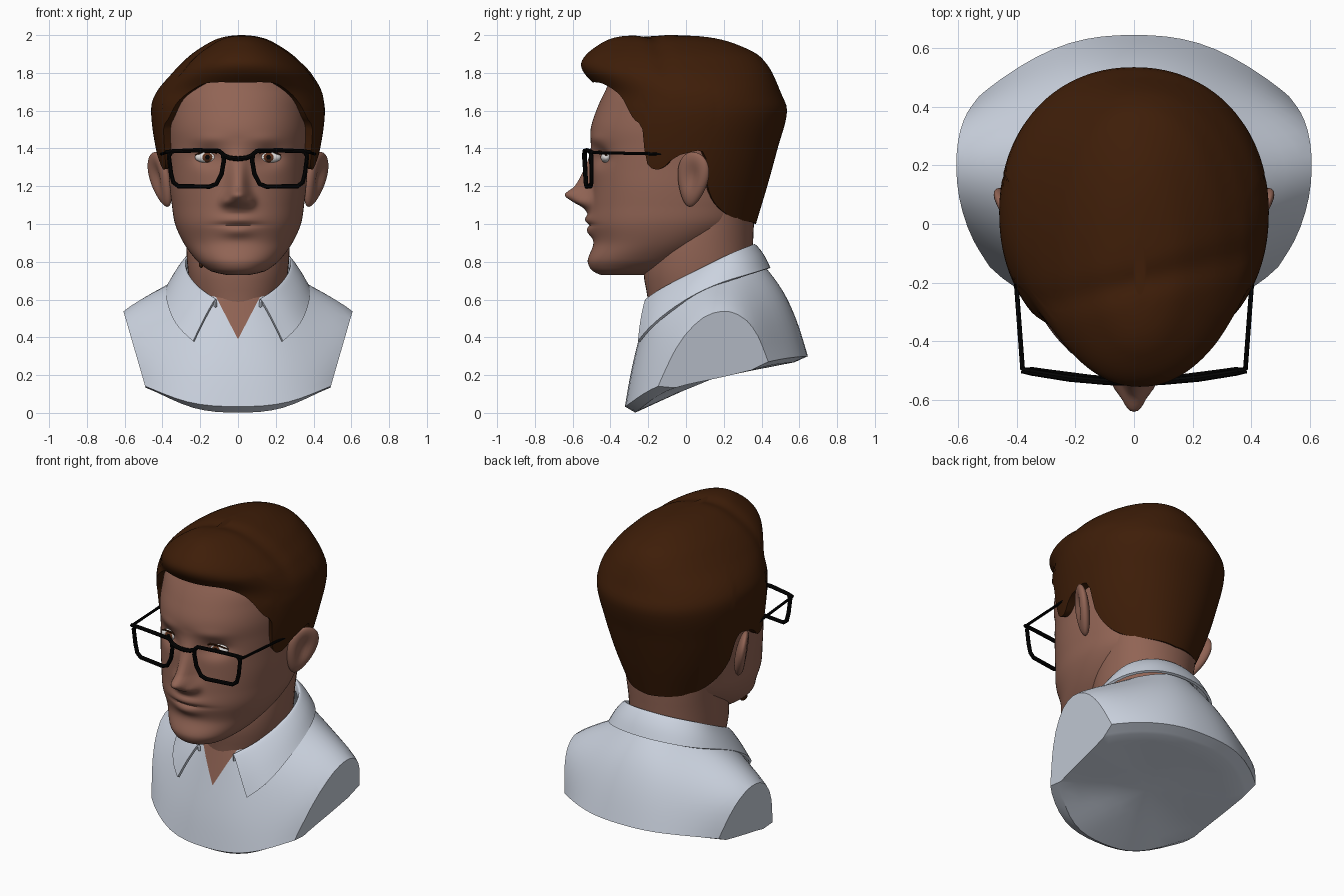
import bpy, bmesh, math
from mathutils import Matrix, Vector

if "Cube" in bpy.data.objects:
    bpy.data.objects.remove(bpy.data.objects["Cube"])


def material(name, rgb):
    mat = bpy.data.materials.new(name)
    mat.use_nodes = True
    mat.diffuse_color = (*rgb, 1)
    mat.node_tree.nodes["Principled BSDF"].inputs["Base Color"].default_value = (*rgb, 1)
    return mat


skin = material("skin", (.285, .128, .09))
hair_brown = material("hair brown", (.048, .0125, .0025))
shirt_white = material("shirt pale blue", (.6, .65, .74))
black = material("frame black", (.001, .001, .001))
eye_white = material("eye white", (.75, .73, .72))
iris_brown = material("iris brown", (.1, .03, .012))


def activate(obj):
    bpy.ops.object.select_all(action='DESELECT')
    obj.select_set(True)
    bpy.context.view_layer.objects.active = obj


def smooth(obj, angle=40):
    activate(obj)
    bpy.ops.object.shade_smooth_by_angle(angle=math.radians(angle))


def finish(name, bm, *mats):
    bmesh.ops.recalc_face_normals(bm, faces=bm.faces[:])
    mesh = bpy.data.meshes.new(name)
    bm.to_mesh(mesh)
    bm.free()
    obj = bpy.data.objects.new(name, mesh)
    bpy.context.collection.objects.link(obj)
    for mat in mats:
        mesh.materials.append(mat)
    return obj


def track(keys, v):
    """Smooth curve through rows of (position, values...)."""
    v = min(max(v, keys[0][0]), keys[-1][0])
    i = max(k for k in range(len(keys) - 1) if keys[k][0] <= v)
    a, b = keys[i], keys[i + 1]
    before, after = keys[max(i - 1, 0)], keys[min(i + 2, len(keys) - 1)]
    span = b[0] - a[0]
    t = (v - a[0]) / span
    out = []
    for c in range(1, len(a)):
        m0 = (b[c] - before[c]) / (b[0] - before[0]) * span
        m1 = (after[c] - a[c]) / (after[0] - a[0]) * span
        d = b[c] - a[c]
        out.append(a[c] + t * m0 + t * t * (3 * d - 2 * m0 - m1) + t ** 3 * (m0 + m1 - 2 * d))
    return out


def section(keys, z, angle, power):
    """Point on an oval section: rows are height, front y, back y, half width."""
    front, back, width = track(keys, z)
    s, c = math.sin(angle), math.cos(angle)
    x = math.copysign(abs(s) ** (2 / power), s) * width
    y = (front + back) / 2 - math.copysign(abs(c) ** (2 / power), c) * (back - front) / 2
    return Vector((x, y, z))


def grid(bm, rows, closed=True):
    rings = [[bm.verts.new(p) for p in row] for row in rows]
    n = len(rows[0])
    for low, high in zip(rings, rings[1:]):
        for i in range(n if closed else n - 1):
            j = (i + 1) % n
            bm.faces.new((low[i], low[j], high[j], high[i]))
    return rings


def bump(x, z, cx, cz, sx, sz):
    return math.exp(-((x - cx) / sx) ** 2 - ((z - cz) / sz) ** 2)


# Head with sculpted nose, lips, brows and eye sockets
HEAD = [(.73, -.45, -.22, .06), (.745, -.485, -.16, .13), (.77, -.51, -.06, .175),
        (.81, -.52, .05, .222), (.9, -.49, .2, .288), (1, -.51, .32, .333), (1.1, -.505, .35, .35),
        (1.2, -.50, .36, .362), (1.3, -.50, .39, .368), (1.4, -.50, .43, .375),
        (1.5, -.505, .45, .38), (1.6, -.475, .46, .38), (1.7, -.43, .44, .37),
        (1.8, -.37, .38, .3), (1.9, -.2, .2, .15)]
NOSE = [(1.05, 0, .07), (1.09, .045, .07), (1.12, .1, .065), (1.155, .14, .058),
        (1.2, .09, .05), (1.3, .035, .045), (1.38, .008, .045), (1.45, 0, .05)]


def face_relief(x, z):
    height, width = track(NOSE, z)
    side = abs(x)
    return (height * math.exp(-(side / width) ** 2.5)
            + .03 * bump(side, z, .065, 1.12, .026, .028)
            - .04 * bump(side, z, .16, 1.355, .075, .05)
            + .008 * bump(side, z, .15, 1.45, .09, .03)
            + .024 * bump(x, z, 0, 1.025, .1, .03)
            + .022 * bump(x, z, 0, .96, .08, .03)
            - .014 * bump(x, z, 0, .995, .12, .01))


SEG, RINGS = 192, 120
rows = []
for r in range(RINGS + 1):
    z = HEAD[0][0] + (HEAD[-1][0] - HEAD[0][0]) * r / RINGS
    row = []
    for k in range(SEG):
        angle = math.tau * k / SEG
        p = section(HEAD, z, angle, 2.15)
        if math.cos(angle) > 0:
            p.y -= face_relief(p.x, z)
        row.append(p)
    rows.append(row)
bm = bmesh.new()
rings = grid(bm, rows)
bm.faces.new(rings[0])
bm.faces.new(rings[-1])
smooth(finish("head", bm, skin), 60)

# Neck
NECK = [(.5, -.19, .3, .2), (.62, -.205, .34, .24), (.75, -.225, .35, .265),
        (.9, -.2, .355, .275), (1.05, -.1, .36, .28), (1.2, 0, .35, .29)]
bm = bmesh.new()
grid(bm, [[section(NECK, .5 + .05 * r, math.tau * k / 48, 2.1) for k in range(48)]
          for r in range(15)])
smooth(finish("neck", bm, skin))

# Hair: a thick cap above a hairline that varies around the head
HAIR = [(1, -.45, .37, .305), (1.2, -.47, .43, .385), (1.4, -.47, .485, .435),
        (1.6, -.46, .535, .46), (1.7, -.455, .5, .437), (1.8, -.54, .457, .367),
        (1.85, -.555, .425, .32), (1.9, -.525, .375, .265), (1.95, -.46, .27, .19),
        (1.98, -.4, .17, .13), (1.995, -.33, .06, .07), (2, -.24, -.06, .02)]
HAIRLINE = [(0, 1.75), (25, 1.745), (34, 1.71), (43, 1.65), (52, 1.56), (60, 1.5), (65, 1.33),
            (75, 1.29), (82, 1.34), (88, 1.37), (101, 1.37), (105, 1.22),
            (115, 1.1), (135, 1.03), (180, 1)]
SEG, RINGS = 120, 44
rows = [[] for r in range(RINGS + 2)]
for k in range(SEG):
    angle = math.tau * k / SEG
    around = math.degrees(min(angle, math.tau - angle))
    edge = track(HAIRLINE, around)[0]
    for r in range(RINGS + 1):
        z = edge + (2 - edge) * math.sin(r / RINGS * math.pi / 2)
        p = section(HAIR, z, angle, 2.12)
        # Lopsided front lock with a shallow crease behind it
        if z > 1.65:
            lift = min((z - 1.65) / .15, 1)
            p.x += .02 * lift
            p.z -= .014 * lift * math.exp(-((p.y + .2 - .25 * p.x) / .05) ** 2)
        rows[r + 1].append(p)
    inner = rows[1][k].copy()
    rows[0].append(Vector((inner.x * .84, inner.y * .84, inner.z + .01)))
bm = bmesh.new()
rings = grid(bm, rows)
bm.faces.new(rings[-1])
smooth(finish("hair", bm, hair_brown), 50)

for s, side in ((1, "left"), (-1, "right")):
    # Ear with a dished outer face
    bm = bmesh.new()
    bmesh.ops.create_uvsphere(bm, u_segments=32, v_segments=24, radius=1)
    turn = (Matrix.Rotation(math.radians(-30), 3, 'Z') @ Matrix.Rotation(math.radians(10), 3, 'Y')
            @ Matrix.Rotation(math.radians(-14), 3, 'X'))
    for v in bm.verts:
        p = v.co.copy()
        if p.x > 0:
            p.x *= 1 - .8 * bump(p.y, p.z, 0, .15, .5, .6)
        p = turn @ Vector((p.x * .038, p.y * .108 * (.82 + .25 * p.z), p.z * .15))
        p += Vector((.41, .035, 1.235))
        v.co = (s * p.x, p.y, p.z)
    smooth(finish(side + "_ear", bm, skin), 60)

    # Eye coloured by distance from its centre
    bm = bmesh.new()
    bmesh.ops.create_uvsphere(bm, u_segments=48, v_segments=32, radius=1,
                              matrix=Matrix.Rotation(math.pi / 2, 4, 'X'))
    for v in bm.verts:
        v.co = (v.co.x * .066, v.co.y * .03, v.co.z * .03)
    for f in bm.faces:
        c = f.calc_center_median()
        reach = math.hypot(c.x, c.z)
        if c.y < 0 and reach < .026:
            f.material_index = 2 if reach < .012 else 1
    bmesh.ops.translate(bm, verts=bm.verts[:], vec=(s * .162, -.422, 1.353))
    smooth(finish(side + "_eye", bm, eye_white, iris_brown, black), 60)

# Small dark patch under the right side of the jaw
bm = bmesh.new()
bmesh.ops.create_uvsphere(bm, u_segments=16, v_segments=12, radius=1)
for v in bm.verts:
    v.co = (v.co.x * .012 - .195, v.co.y * .032 - .29, v.co.z * .018 + .785)
smooth(finish("jaw_patch", bm, hair_brown), 60)


# Spectacles
def tube(name, points, radius, mat, closed=False):
    curve = bpy.data.curves.new(name, 'CURVE')
    curve.dimensions = '3D'
    curve.bevel_depth = radius
    curve.bevel_resolution = 2
    curve.use_fill_caps = True
    line = curve.splines.new('POLY')
    line.points.add(len(points) - 1)
    for point, co in zip(line.points, points):
        point.co = (*co, 1)
    line.use_cyclic_u = closed
    curve.materials.append(mat)
    obj = bpy.data.objects.new(name, curve)
    bpy.context.collection.objects.link(obj)
    activate(obj)
    bpy.ops.object.convert(target='MESH')
    smooth(bpy.context.object)


def frame(x, z):
    return (x, -.54 + .28 * x * x + .04 * (1.39 - z), z)


RIM = [(.1, 1.387), (.22, 1.39), (.35, 1.385), (.366, 1.36), (.355, 1.27), (.342, 1.22),
       (.315, 1.2), (.15, 1.198), (.115, 1.212), (.087, 1.265), (.075, 1.335), (.08, 1.37)]
for s, side in ((1, "left"), (-1, "right")):
    tube(side + "_rim", [frame(s * x, z) for x, z in RIM], .012, black, True)
    tube(side + "_hinge", [frame(s * .34, 1.385), frame(s * .383, 1.38)], .011, black)
    tube(side + "_temple", [(s * .38, -.497, 1.378), (s * .402, -.2, 1.372),
                            (s * .41, -.1, 1.37)], .008, black)
    tube(side + "_lash", [(s * .095, -.454, 1.365), (s * .13, -.459, 1.385),
                          (s * .185, -.452, 1.385), (s * .225, -.42, 1.362)], .005, hair_brown)
tube("bridge", [frame(x, z) for x, z in ((-.08, 1.365), (-.045, 1.35), (0, 1.345),
                                         (.045, 1.35), (.08, 1.365))], .013, black)

# Shirt: columns run from front to back, each from hem to neckline
SHIRT = [[(0, -.33, .03), (0, -.3, .22), (0, -.25, .42), (0, -.2, .6)],
         [(.27, -.31, .04), (.25, -.28, .22), (.2, -.23, .42), (.13, -.19, .61)],
         [(.52, -.15, .16), (.5, -.12, .28), (.42, -.09, .48), (.22, -.08, .65)],
         [(.68, .1, .2), (.74, .08, .45), (.53, .11, .605), (.28, .08, .7)],
         [(.68, .31, .24), (.74, .29, .47), (.53, .27, .605), (.29, .22, .74)],
         [(.45, .51, .29), (.44, .46, .45), (.36, .41, .6), (.2, .33, .76)],
         [(.22, .635, .3), (.2, .58, .48), (.16, .51, .64), (.1, .4, .78)],
         [(0, .65, .3), (0, .6, .48), (0, .52, .66), (0, .42, .78)]]
loop = SHIRT + [[(-x, y, z) for x, y, z in col] for col in SHIRT[-2:0:-1]]
rows = [[(x * .88, .1 + (y - .1) * .87, z - .032) for x, y, z in (col[0] for col in loop)]]
rows += [[col[r] for col in loop] for r in range(4)]
bm = bmesh.new()
rings = grid(bm, rows)
middle = bm.verts.new((0, .12, .18))
crease = bm.edges.layers.float.new("crease_edge")
for i, v in enumerate(rings[0]):
    bm.faces.new((v, rings[0][i - 1], middle))
for ring in rings[:2]:
    for i, v in enumerate(ring):
        bm.edges.get((v, ring[i - 1]))[crease] = 1
shirt = finish("shirt", bm, shirt_white, skin)
shirt.modifiers.new("round", 'SUBSURF').levels = 2
activate(shirt)
bpy.ops.object.convert(target='MESH')
bm = bmesh.new()
bm.from_mesh(shirt.data)
for s in (1, -1):
    # Flat cut where the arm would start
    cut = bmesh.ops.bisect_plane(bm, geom=bm.verts[:] + bm.edges[:] + bm.faces[:],
                                 plane_co=(s * .61, 0, .55), plane_no=(s, 0, -.29),
                                 clear_outer=True)["geom_cut"]
    bmesh.ops.contextual_create(bm, geom=[e for e in cut if isinstance(e, bmesh.types.BMEdge)])
    # Edge of the open neckline
    front = [f for f in bm.faces if f.calc_center_median().y < 0 and f.calc_center_median().z > .3]
    edges = list({e for f in front for e in f.edges})
    verts = list({v for f in front for v in f.verts})
    bmesh.ops.bisect_plane(bm, geom=verts + edges + front,
                           plane_co=(0, 0, .39), plane_no=(s, 0, -.52))
for f in bm.faces:
    c = f.calc_center_median()
    f.material_index = int(c.y < 0 and abs(c.x) < .52 * (c.z - .39))
bmesh.ops.recalc_face_normals(bm, faces=bm.faces[:])
bm.to_mesh(shirt.data)
bm.free()
smooth(shirt, 35)

# Collar: folded top edge and pointed lower edge, from front to back
COLLAR = [((.115, -.215, .62), (.238, -.255, .38)), ((.2, -.145, .67), (.338, -.19, .465)),
          ((.265, 0, .74), (.385, -.015, .6)), ((.287, .13, .805), (.382, .17, .69)),
          ((.268, .25, .865), (.32, .335, .735)), ((.15, .345, .9), (.175, .43, .765)),
          ((0, .37, .91), (0, .455, .77))]
strip = COLLAR + [tuple((-x, y, z) for x, y, z in pair) for pair in COLLAR[-2::-1]]
tops = [Vector(t) for t, b in strip]
lows = [Vector(b) for t, b in strip]
rows = [[Vector((t.x * .97, t.y * .96, t.z - .06)) for t in tops],
        [Vector((t.x * .98, t.y * .98, t.z - .01)) for t in tops],
        [t + (b - t) * .08 for t, b in zip(tops, lows)],
        [Vector(((t.x + b.x) * .515, (t.y + b.y) * .515, (t.z + b.z) / 2))
         for t, b in zip(tops, lows)], lows]
bm = bmesh.new()
grid(bm, rows, closed=False)
collar = finish("collar", bm, shirt_white)
rounder = collar.modifiers.new("round", 'SUBSURF')
rounder.levels = 2
rounder.boundary_smooth = 'PRESERVE_CORNERS'
collar.modifiers.new("cloth", 'SOLIDIFY').thickness = .015
activate(collar)
bpy.ops.object.convert(target='MESH')
smooth(collar, 45)
